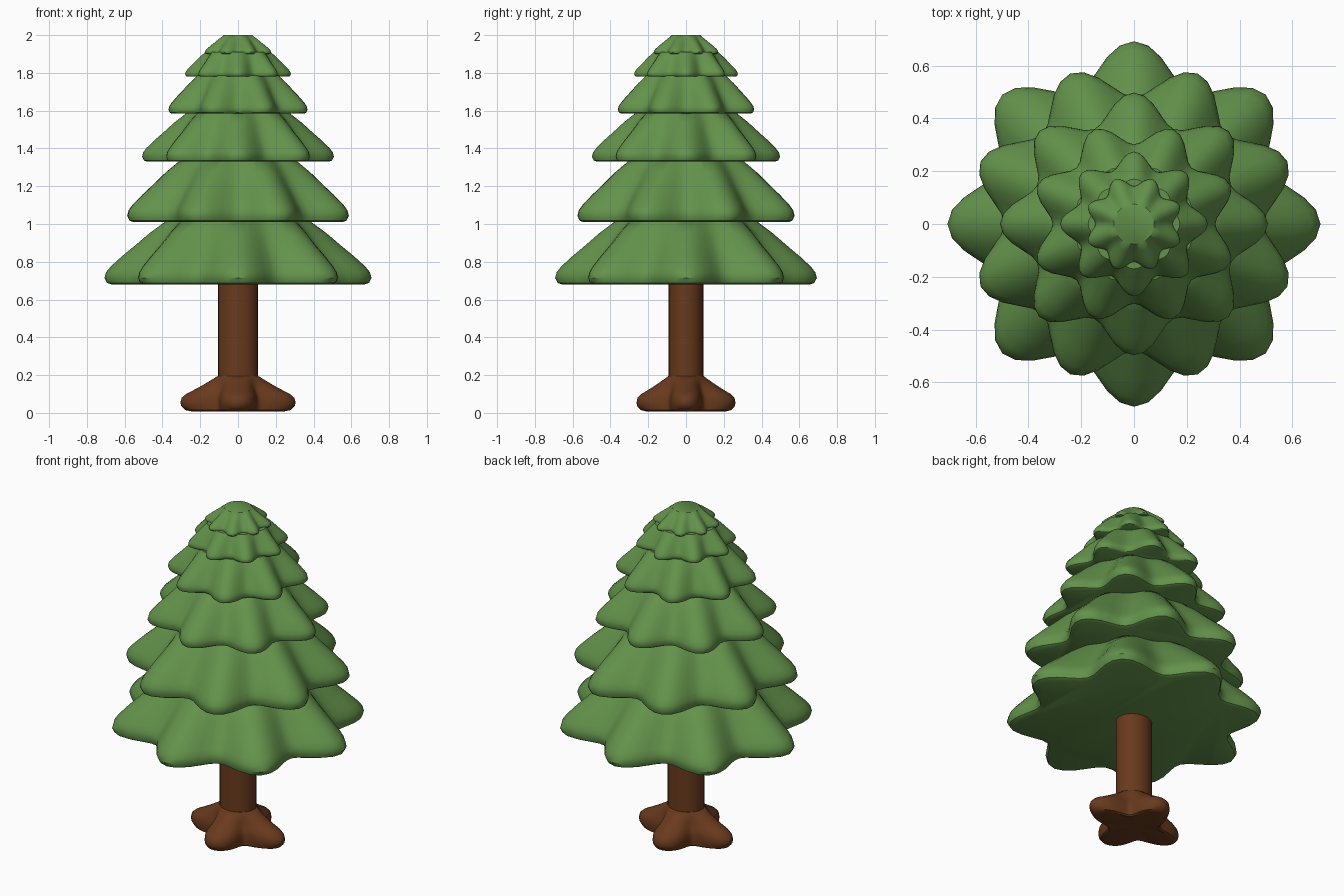
import bpy, bmesh
from math import sin, cos, pi, radians

if "Cube" in bpy.data.objects:
    bpy.data.objects.remove(bpy.data.objects["Cube"])

Y_SQUASH = 0.98


def material(name, rgb):
    m = bpy.data.materials.new(name)
    m.diffuse_color = (*rgb, 1)
    m.use_nodes = True
    m.node_tree.nodes["Principled BSDF"].inputs["Base Color"].default_value = m.diffuse_color
    return m


GREEN = material("needles", (0.125, 0.29, 0.07))
BROWN = material("bark", (0.14, 0.042, 0.012))


def loft(name, rows, lobes, turn, mat, segs=80, y_scale=1.0, tip_z=None, base_z=None):
    """Stack of lobed rings; each row is (tip radius, valley depth ratio, z)."""
    bm = bmesh.new()
    rings = []
    for r, depth, z in rows:
        ring = []
        for i in range(segs):
            a = 2 * pi * i / segs
            rad = r * (1 - depth * (1 - cos(lobes * (a - turn))) / 2)
            ring.append(bm.verts.new((rad * cos(a), rad * sin(a) * y_scale, z)))
        rings.append(ring)
    for lo, hi in zip(rings, rings[1:]):
        for i in range(segs):
            j = (i + 1) % segs
            bm.faces.new((lo[i], lo[j], hi[j], hi[i]))
    # closed underside and top
    for ring, z in ((rings[0][::-1], base_z), (rings[-1], tip_z)):
        if z is None:
            bm.faces.new(ring)
        else:
            c = bm.verts.new((0, 0, z))
            for i in range(segs):
                bm.faces.new((ring[i], ring[(i + 1) % segs], c))
    bm.normal_update()
    me = bpy.data.meshes.new(name)
    bm.to_mesh(me)
    bm.free()
    me.materials.append(mat)
    ob = bpy.data.objects.new(name, me)
    bpy.context.collection.objects.link(ob)
    bpy.ops.object.select_all(action='DESELECT')
    ob.select_set(True)
    bpy.context.view_layer.objects.active = ob
    bpy.ops.object.shade_smooth_by_angle(angle=radians(40))
    return ob


# Branch tiers: tip radius, bottom z, top z, top radius ratio
tiers = [
    (0.707, 0.68, 1.02, 0.53),
    (0.630, 1.01, 1.34, 0.51),
    (0.508, 1.33, 1.59, 0.53),
    (0.395, 1.585, 1.785, 0.58),
    (0.280, 1.78, 1.91, 0.62),
    (0.187, 1.90, 2.00, 0.41),
]
for n, (r, z0, z1, top) in enumerate(tiers):
    h = z1 - z0
    last = n == len(tiers) - 1
    # rounded lip, then a gently convex slope: (ratio of lip-to-top span, depth, height)
    shape = [(0.11, 0.22, 0.0), (0.04, 0.22, 0.025), (0.0, 0.22, 0.10),
             (0.025, 0.22, 0.19), (0.10, 0.22, 0.28), (0.28, 0.21, 0.44),
             (0.48, 0.19, 0.60), (0.72, 0.15, 0.80),
             (1.0, 0.0 if last else 0.10, 1.0)]
    rows = [(r * (1 - t * (1 - top)), d, z0 + h * f) for t, d, f in shape]
    loft(f"branch_tier_{n + 1}", rows, 8, (n % 2) * pi / 8, GREEN, y_scale=Y_SQUASH)

# Trunk
loft("trunk", [(0.105, 0, 0.15), (0.105, 0, 0.69)], 1, 0, BROWN,
     segs=32, y_scale=0.87)

# Four-lobed root foot
roots = [(0.245, 0.42, 0.008), (0.28, 0.46, 0.015), (0.30, 0.49, 0.035),
         (0.305, 0.50, 0.055), (0.298, 0.49, 0.08), (0.275, 0.47, 0.10),
         (0.24, 0.43, 0.118), (0.19, 0.33, 0.145), (0.145, 0.17, 0.172),
         (0.106, 0.0, 0.196)]
loft("roots", roots, 4, 0, BROWN, y_scale=0.86, base_z=0.03)
